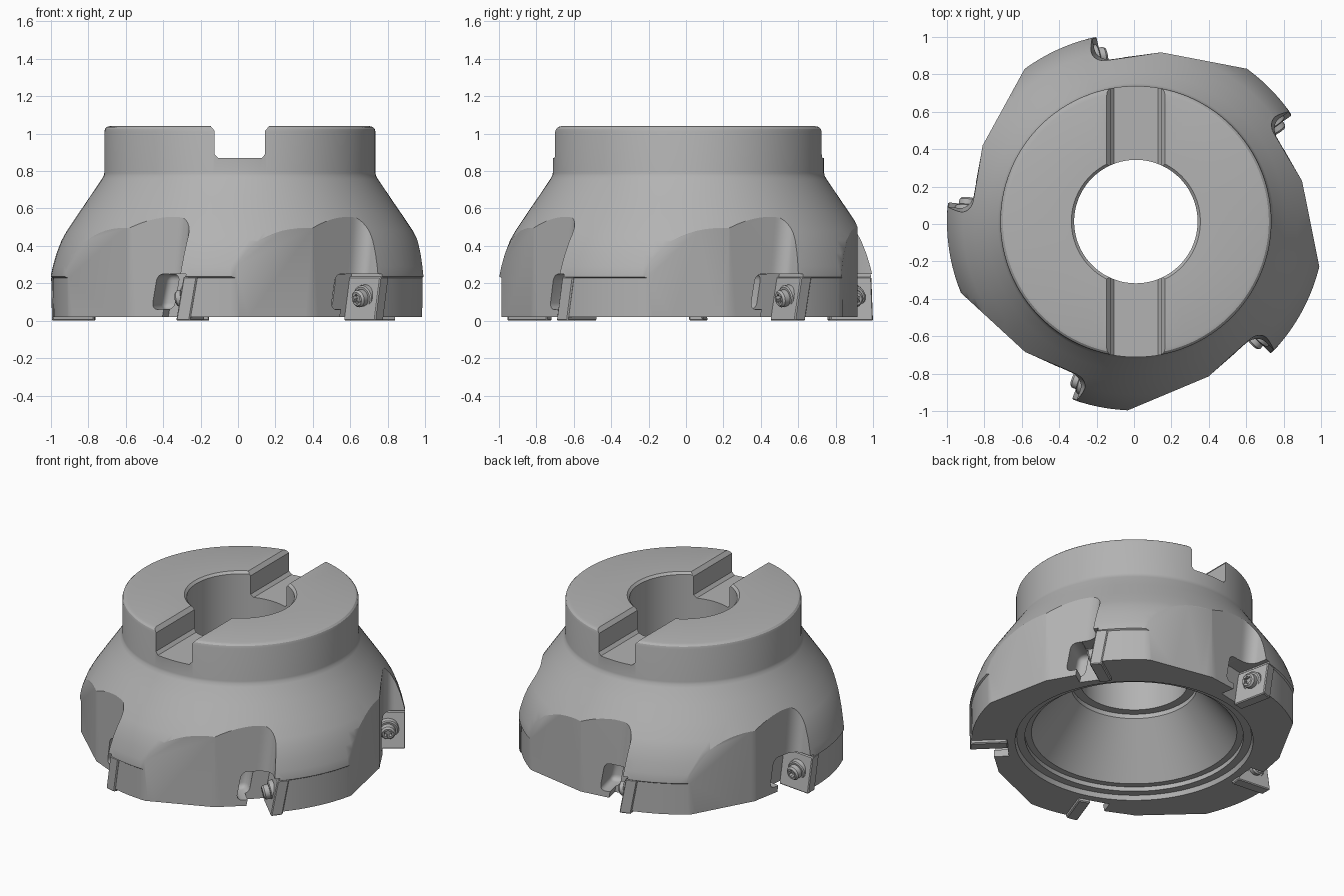
import bpy, bmesh, math
from mathutils import Matrix, Vector

if "Cube" in bpy.data.objects:
    bpy.data.objects.remove(bpy.data.objects["Cube"])

CENTRE = Vector((0.01, 0.013, 0))
TOOTH_ANGLES = [102, 34.2, -44.4, -109.8, 174.1]   # uneven tooth spacing
RAKE = 0.18                                        # axial lean of each tooth

steel = bpy.data.materials.new("steel grey")
steel.diffuse_color = (0.45, 0.45, 0.45, 1)
steel.use_nodes = True
steel.node_tree.nodes["Principled BSDF"].inputs["Base Color"].default_value = steel.diffuse_color


def make(name, bm):
    bmesh.ops.recalc_face_normals(bm, faces=bm.faces)
    me = bpy.data.meshes.new(name)
    bm.to_mesh(me)
    bm.free()
    ob = bpy.data.objects.new(name, me)
    bpy.context.collection.objects.link(ob)
    me.materials.append(steel)
    return ob


def lathe(name, profile, steps):
    """Spin a closed (radius, height) loop around z."""
    bm = bmesh.new()
    rings = [[bm.verts.new((r * math.cos(a), r * math.sin(a), z)) for r, z in profile]
             for a in (2 * math.pi * i / steps for i in range(steps))]
    n = len(profile)
    for i in range(steps):
        a, b = rings[i], rings[(i + 1) % steps]
        for j in range(n):
            k = (j + 1) % n
            bm.faces.new((a[j], b[j], b[k], a[k]))
    return make(name, bm)


def prism(name, pts, z0, z1):
    bm = bmesh.new()
    lo = [bm.verts.new((x, y, z0)) for x, y in pts]
    hi = [bm.verts.new((x, y, z1)) for x, y in pts]
    bm.faces.new(lo)
    bm.faces.new(hi)
    for i in range(len(pts)):
        j = (i + 1) % len(pts)
        bm.faces.new((lo[i], lo[j], hi[j], hi[i]))
    return make(name, bm)


def box(name, x, y, z, bevel=0.0, segs=1):
    ob = prism(name, [(x[0], y[0]), (x[1], y[0]), (x[1], y[1]), (x[0], y[1])], *z)
    if bevel:
        bm = bmesh.new()
        bm.from_mesh(ob.data)
        bmesh.ops.bevel(bm, geom=bm.edges[:], offset=bevel, segments=segs,
                        profile=0.5, affect='EDGES')
        bm.to_mesh(ob.data)
        bm.free()
    return ob


def lean(ob, rake=RAKE, xmin=-9, ymin=-9):
    """Shear along y with height, for the vertices near the tooth."""
    for v in ob.data.vertices:
        if v.co.x > xmin and v.co.y > ymin:
            v.co.y += rake * v.co.z
    return ob


def cut(target, cutter):
    m = target.modifiers.new("cut", 'BOOLEAN')
    m.operation, m.solver, m.object = 'DIFFERENCE', 'EXACT', cutter
    bpy.context.view_layer.objects.active = target
    bpy.ops.object.modifier_apply(modifier=m.name)
    bpy.data.objects.remove(cutter)


def smooth(ob, angle=28):
    bpy.ops.object.select_all(action='DESELECT')
    ob.select_set(True)
    bpy.context.view_layer.objects.active = ob
    bpy.ops.object.shade_smooth_by_angle(angle=math.radians(angle))


# cutter body: hub, flared skirt, lower band, dished underside and bore
body = lathe("cutter_body", [
    (0.345, 1.04), (0.695, 1.04), (0.711, 1.036), (0.721, 1.026), (0.725, 1.01),
    (0.725, 0.79), (0.728, 0.775), (0.738, 0.757), (0.80, 0.665), (0.865, 0.57), (0.925, 0.48),
    (0.953, 0.43), (0.980, 0.36), (1.0, 0.29),
    (1.01, 0.245), (1.01, 0.235), (1.0, 0.228), (0.998, 0.02),
    (0.73, 0.02), (0.72, 0.05), (0.67, 0.05), (0.67, 0.08), (0.63, 0.08),
    (0.385, 0.40), (0.385, 0.43), (0.33, 0.43), (0.33, 1.025)], 128)

# drive slot across the top, with chamfered floor corners and lips
half = [(0.117, 0.87), (0.135, 0.89), (0.135, 1.015), (0.16, 1.045), (0.16, 1.2)]
slot = prism("slot_cutter", half + [(-x, z) for x, z in reversed(half)], -1, 1)
slot.data.transform(Matrix.Rotation(math.pi / 2, 4, 'X'))
cut(body, slot)

# rounded corner between gullet floor and tooth wall
corner = [(0.945 - 0.07 * math.cos(a), -0.09 + 0.09 * math.sin(a))
          for a in (math.pi / 2 * i / 8 for i in range(9))]

parts = []
for n, deg in enumerate(TOOTH_ANGLES, 1):
    turn = Matrix.Rotation(math.radians(deg), 4, 'Z')

    # chip gullet, insert pocket and clearance pit
    gullet = lean(prism("gullet_cutter", [(1.4, -0.93), (0.60, -0.93), (0.857, -0.32)]
                        + corner + [(1.4, 0)], -0.1, 0.8), 0.1, 0.5, -0.2)
    pocket = lean(box("pocket_cutter", (0.78, 1.3), (-0.13, 0.012), (-0.1, 0.25)))
    pit = lean(box("pit_cutter", (0.69, 1.1), (-0.20, -0.105), (0.06, 0.25), 0.035, 4))
    for c in (gullet, pocket, pit):
        c.data.transform(turn)
        cut(body, c)

    # square cutting insert
    insert = lean(box(f"insert_{n}", (0.775, 1.01), (0.0, 0.075), (0.0, 0.235), 0.006))
    for v in insert.data.vertices:          # relief behind the cutting edge
        if v.co.x > 0.95:
            v.co.x -= 0.12 * max(0, v.co.y - RAKE * v.co.z)

    # clamping screw with a six-lobed socket
    screw = lathe(f"screw_{n}", [(0.0005, -0.02), (0.066, -0.02), (0.066, 0.008), (0.058, 0.014),
                                 (0.046, 0.014), (0.046, 0.045), (0.036, 0.056),
                                 (0.0005, 0.056)], 28)
    star = prism("star_cutter", [((0.03 if i % 2 else 0.019) * math.cos(i * math.pi / 6),
                                  (0.03 if i % 2 else 0.019) * math.sin(i * math.pi / 6))
                                 for i in range(12)], 0.03, 0.1)
    cut(screw, star)
    screw.data.transform(Matrix.Translation((0.905, 0.023, 0.125))
                         @ Matrix.Rotation(math.pi / 2 + math.atan(RAKE), 4, 'X'))
    for ob in (insert, screw):
        ob.data.transform(turn)
        parts.append(ob)

for ob in [body] + parts:
    ob.location = CENTRE
    smooth(ob)
